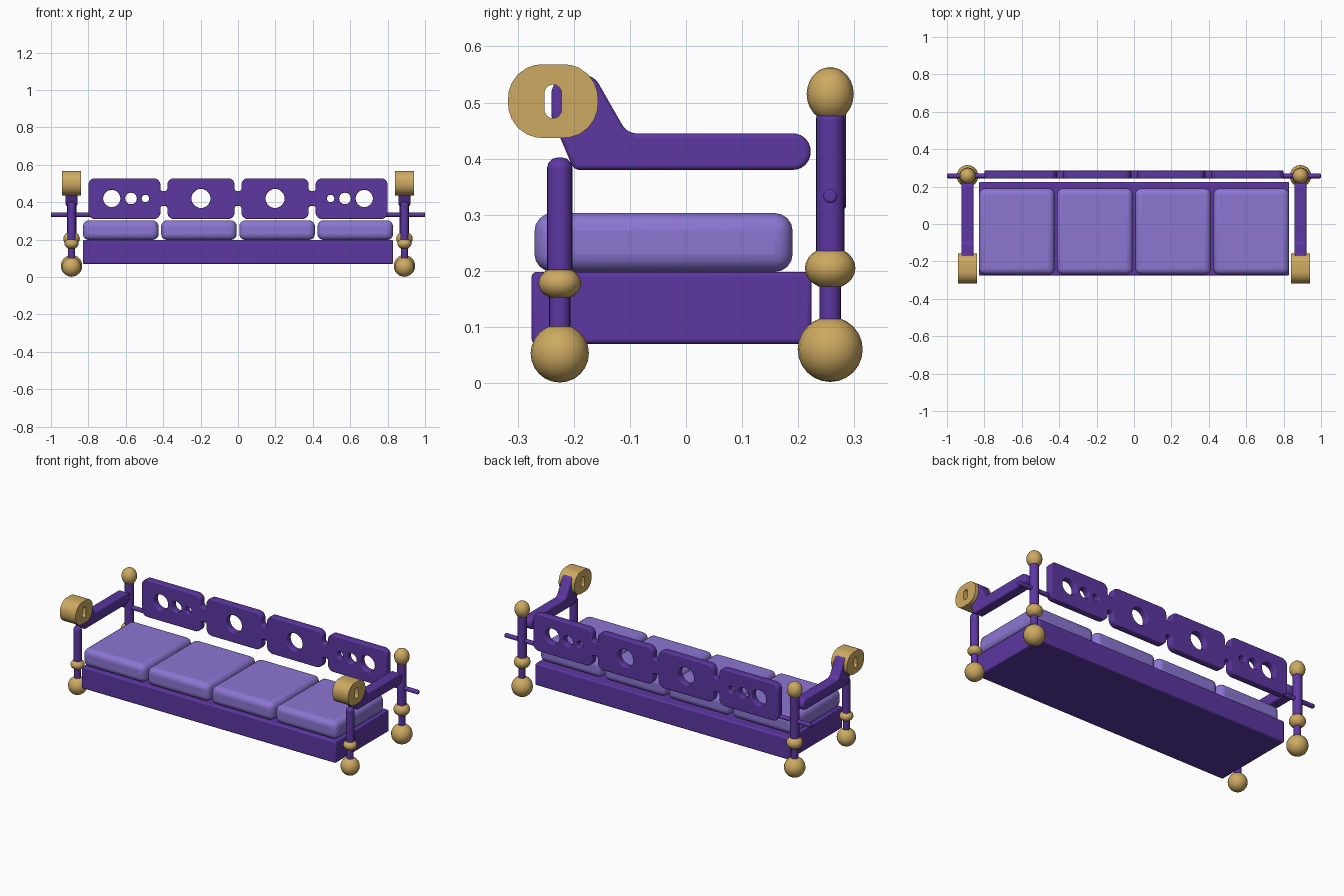
import bpy
from math import sin, cos, tan, pi, radians
from mathutils import Vector

cube = bpy.data.objects.get("Cube")
if cube:
    bpy.data.objects.remove(cube, do_unlink=True)


def make_material(name, rgb):
    mat = bpy.data.materials.new(name)
    mat.use_nodes = True
    color = (*rgb, 1)
    mat.diffuse_color = color
    mat.node_tree.nodes["Principled BSDF"].inputs["Base Color"].default_value = color
    return mat


PURPLE = make_material("deep purple", (0.107, 0.038, 0.36))
LILAC = make_material("lilac fabric", (0.262, 0.18, 0.65))
GOLD = make_material("gold", (0.61, 0.40, 0.12))


def finish(name, mat, bevel=0, segments=3):
    ob = bpy.context.object
    ob.name = name
    ob.data.materials.clear()
    ob.data.materials.append(mat)
    if bevel:
        mod = ob.modifiers.new("soft edges", 'BEVEL')
        mod.width = bevel
        mod.segments = segments
    bpy.ops.object.shade_smooth_by_angle(angle=radians(35))
    return ob


def box(name, mat, x, y, z, bevel, segments=3):
    """Box from (low, high) ranges."""
    bpy.ops.mesh.primitive_cube_add(size=1, location=[sum(r) / 2 for r in (x, y, z)])
    bpy.context.object.scale = [r[1] - r[0] for r in (x, y, z)]
    bpy.ops.object.transform_apply(location=False, rotation=False, scale=True)
    return finish(name, mat, bevel, segments)


def ball(name, x, y, z, radius, half_height):
    bpy.ops.mesh.primitive_uv_sphere_add(segments=18, ring_count=12, radius=1, location=(x, y, z))
    bpy.context.object.scale = (radius, radius, half_height)
    bpy.ops.object.transform_apply(location=False, rotation=False, scale=True)
    return finish(name, GOLD)


def post(name, x, y, low, high, radius, bevel=0):
    bpy.ops.mesh.primitive_cylinder_add(vertices=20, radius=radius, depth=high - low,
                                        location=(x, y, (low + high) / 2))
    ob = finish(name, PURPLE, bevel)
    if bevel:
        ob.modifiers[0].limit_method = 'ANGLE'
        ob.modifiers[0].angle_limit = radians(50)
    return ob


def rounded(corners, steps=6):
    """Replace every (x, y, radius) corner by an arc."""
    pts = []
    for i, (x, y, r) in enumerate(corners):
        p = Vector((x, y))
        a = (Vector(corners[i - 1][:2]) - p).normalized()
        b = (Vector(corners[(i + 1) % len(corners)][:2]) - p).normalized()
        half = a.angle(b) / 2
        center = p + (a + b).normalized() * r / sin(half)
        start, end = p + a * r / tan(half) - center, p + b * r / tan(half) - center
        pts += [center + start.lerp(end, k / steps).normalized() * r for k in range(steps + 1)]
    return pts


def rectangle(x0, x1, y0, y1, r):
    return rounded([(x0, y0, r), (x1, y0, r), (x1, y1, r), (x0, y1, r)])


def circle(x, y, r, n=28):
    return [Vector((x + r * cos(2 * pi * k / n), y + r * sin(2 * pi * k / n))) for k in range(n)]


def plate(name, mat, outlines, thickness, location, rotation, bevel=0):
    """Extrude a flat outline; the further outlines are holes."""
    curve = bpy.data.curves.new(name, 'CURVE')
    curve.dimensions = '2D'
    curve.fill_mode = 'BOTH'
    curve.extrude = thickness / 2 - bevel
    curve.bevel_depth = bevel
    curve.bevel_resolution = 2
    curve.offset = -bevel
    for pts in outlines:
        spline = curve.splines.new('POLY')
        spline.points.add(len(pts) - 1)
        for point, co in zip(spline.points, pts):
            point.co = (co.x, co.y, 0, 1)
        spline.use_cyclic_u = True
    ob = bpy.data.objects.new(name, curve)
    bpy.context.collection.objects.link(ob)
    ob.location, ob.rotation_euler = location, rotation
    bpy.ops.object.select_all(action='DESELECT')
    ob.select_set(True)
    bpy.context.view_layer.objects.active = ob
    bpy.ops.object.convert(target='MESH')
    return finish(name, mat)


# Seat base and cushions
box("seat_base", PURPLE, (-0.83, 0.83), (-0.275, 0.224), (0.07, 0.198), 0.008)
for i, x in enumerate((-0.627, -0.209, 0.209, 0.627)):
    box(f"cushion_{i + 1}", LILAC, (x - 0.202, x + 0.202), (-0.27, 0.19), (0.198, 0.303), 0.032, 4)

# Pierced backrest: four panels joined by short necks
TOP, BOTTOM, NECK_TOP, NECK_LOW = 0.528, 0.31, 0.46, 0.38
panels = [(-0.8, -0.415), (-0.378, -0.018), (0.018, 0.378), (0.415, 0.8)]


def backrest_edge(edge, neck):
    """Left-to-right edge that dips into the necks."""
    pts = []
    for i, (x0, x1) in enumerate(panels):
        if i:
            pts.append((x0, neck, 0.012))
        pts += [(x0, edge, 0.035), (x1, edge, 0.035)]
        if i < len(panels) - 1:
            pts.append((x1, neck, 0.012))
    return pts


outline = rounded(backrest_edge(BOTTOM, NECK_LOW) + backrest_edge(TOP, NECK_TOP)[::-1])
holes = [circle(side * x, 0.42, r) for side in (-1, 1)
         for x, r in ((0.675, 0.046), (0.572, 0.031), (0.495, 0.02), (0.198, 0.051))]
plate("backrest", PURPLE, [outline] + holes, 0.042, (0, 0.264, 0), (pi / 2, 0, 0), 0.005)

# Arm profile and scroll outline, in depth and height
arm_profile = rounded([(0.222, 0.38, 0.031), (0.222, 0.445, 0.031), (-0.105, 0.445, 0.03),
                       (-0.165, 0.55, 0.035), (-0.24, 0.55, 0.036), (-0.24, 0.475, 0.03),
                       (-0.2, 0.38, 0.015)])
scroll_outline = rectangle(-0.317, -0.157, 0.437, 0.568, 0.06)
scroll_slot = rectangle(-0.252, -0.222, 0.472, 0.532, 0.0149)
SIDEWAYS = (pi / 2, 0, pi / 2)

# Legs, arms and rods on both sides
for side, label in ((1, "left"), (-1, "right")):
    x = side * 0.89
    y = -0.225
    ball(f"{label}_front_foot", x, y, 0.053, 0.052, 0.052)
    post(f"{label}_front_leg", x, y, 0.08, 0.19, 0.019)
    ball(f"{label}_front_knob", x, y, 0.178, 0.038, 0.029)
    post(f"{label}_front_post", x, y, 0.185, 0.402, 0.0225, 0.018)

    y = 0.257
    ball(f"{label}_back_foot", x, y, 0.06, 0.058, 0.058)
    post(f"{label}_back_leg", x, y, 0.09, 0.21, 0.019)
    ball(f"{label}_back_knob", x, y, 0.205, 0.045, 0.037)
    post(f"{label}_back_post", x, y, 0.215, 0.483, 0.0255, 0.012)
    ball(f"{label}_back_finial", x, y, 0.515, 0.042, 0.048)

    plate(f"{label}_arm", PURPLE, [arm_profile], 0.062, (x, 0, 0), SIDEWAYS, 0.008)
    plate(f"{label}_arm_scroll", GOLD, [scroll_outline, scroll_slot], 0.103, (x, 0, 0), SIDEWAYS)

    rod = post(f"{label}_rod", side * 0.89, y, 0.223, 0.443, 0.0125, 0.005)
    rod.location.z = 0.333
    rod.rotation_euler.y = pi / 2
